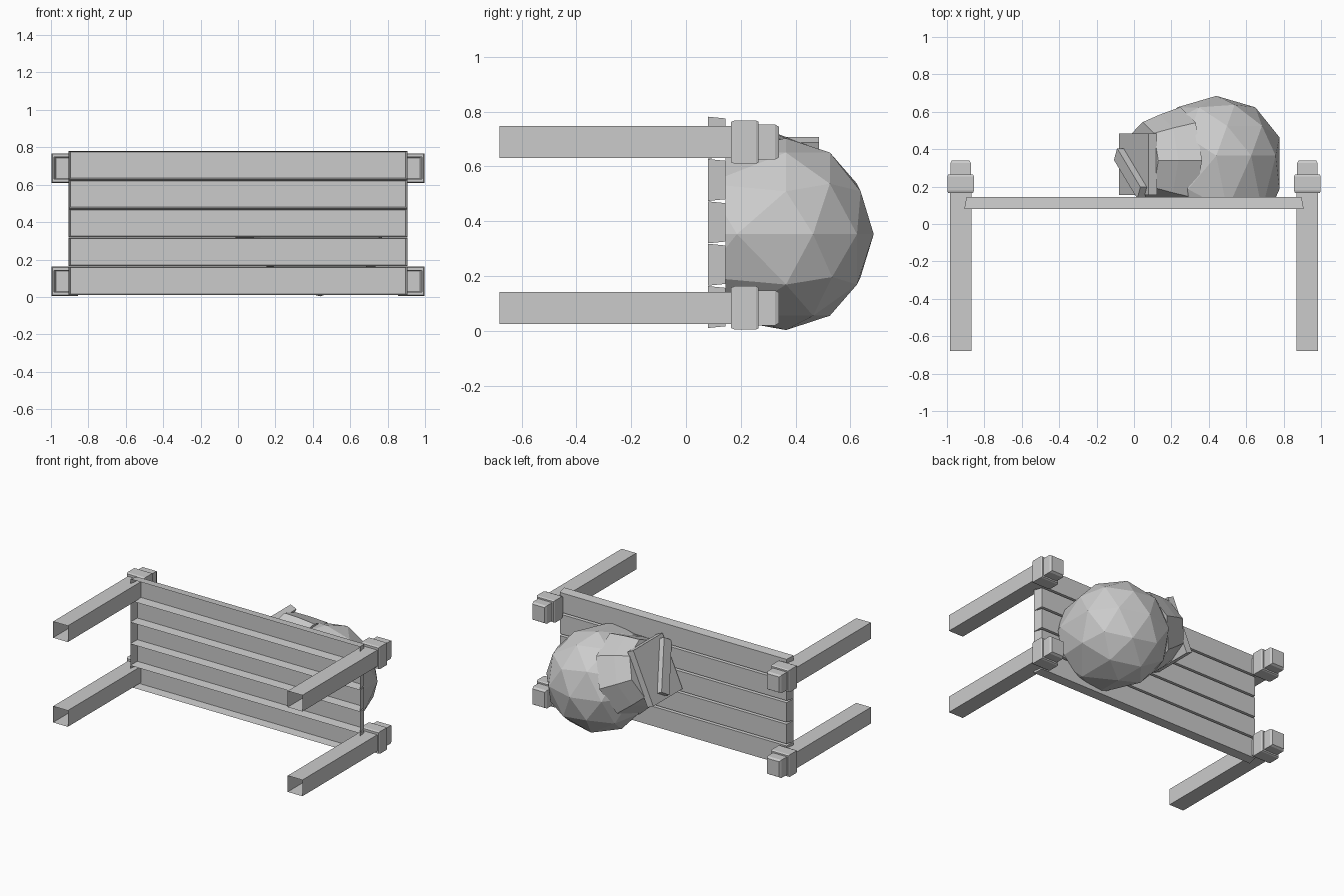
import bpy, bmesh, math
from mathutils import Matrix, Vector

cube = bpy.data.objects.get("Cube")
if cube:
    bpy.data.objects.remove(cube, do_unlink=True)

grey = bpy.data.materials.new("plain_grey")
grey.use_nodes = True
COLOR = (0.6, 0.6, 0.6, 1)
grey.diffuse_color = COLOR
grey.node_tree.nodes["Principled BSDF"].inputs["Base Color"].default_value = COLOR


def finish(bm, name):
    bmesh.ops.recalc_face_normals(bm, faces=bm.faces)
    mesh = bpy.data.meshes.new(name)
    bm.to_mesh(mesh)
    bm.free()
    mesh.materials.append(grey)
    obj = bpy.data.objects.new(name, mesh)
    bpy.context.scene.collection.objects.link(obj)
    return obj


def loft(name, cx, cz, sections):
    """Rectangular sections (y, half x, half z), open at the first, capped at the last."""
    bm = bmesh.new()
    rings = [[bm.verts.new((cx + sx * hx, y, cz + sz * hz))
              for sx, sz in ((-1, -1), (1, -1), (1, 1), (-1, 1))]
             for y, hx, hz in sections]
    for a, b in zip(rings, rings[1:]):
        for i in range(4):
            j = (i + 1) % 4
            bm.faces.new((a[i], a[j], b[j], b[i]))
    bm.faces.new(rings[-1])
    return finish(bm, name)


# Four hollow legs, each with a collar and a stepped cap
LEG = [(-0.68, .058, .058), (.165, .058, .058), (.165, .066, .074),
       (.178, .071, .079), (.255, .071, .079), (.265, .066, .074),
       (.265, .055, .064), (.325, .055, .064), (.34, .047, .055)]
for side, x in (("left", .927), ("right", -.927)):
    for level, z in (("upper", .689), ("lower", .084)):
        loft(f"{side}_{level}_leg", x, z, LEG)

# Five tapered planks, open underneath
for i in range(5):
    loft(f"plank_{i + 1}", 0, .087 + i * .1545,
         [(.08, .907, .0765), (.145, .896, .070)])

# Sack frame: local x runs up across the mouth, z runs out of the mouth
AXIS = Vector((-.914, 0, .406))
ACROSS = Vector((.406, 0, .914))
SIDE = AXIS.cross(ACROSS)
FRAME = Matrix((ACROSS, SIDE, AXIS)).transposed().to_4x4()
FRAME.translation = (.44, .34, .355)


def cut_at_table(bm):
    cut = bmesh.ops.bisect_plane(bm, geom=bm.verts[:] + bm.edges[:] + bm.faces[:],
                                 plane_co=(0, .145, 0), plane_no=(0, -1, 0),
                                 clear_outer=True)
    edges = [e for e in cut["geom_cut"] if isinstance(e, bmesh.types.BMEdge)]
    bmesh.ops.holes_fill(bm, edges=edges)


# Faceted sack body, bulging where it rests on the table
bm = bmesh.new()
bmesh.ops.create_icosphere(bm, subdivisions=2, radius=1)
for v in bm.verts:
    v.co = Vector((.44 + v.co.x * .355,
                   .365 + v.co.y * (.32 if v.co.y > 0 else .58),
                   .353 + v.co.z * .35))
cut_at_table(bm)
finish(bm, "sack_body")

# Eight-sided neck narrowing towards the mouth
bm = bmesh.new()
rings = []
for depth, radius in ((.21, .285), (.33, .245), (.43, .205)):
    rings.append([bm.verts.new(FRAME @ Vector((
        radius * math.cos(math.tau * k / 8), radius * math.sin(math.tau * k / 8), depth)))
        for k in range(8)])
for a, b in zip(rings, rings[1:]):
    for i in range(8):
        j = (i + 1) % 8
        bm.faces.new((a[i], a[j], b[j], b[i]))
bm.faces.new(rings[0])
bm.faces.new(rings[-1])
cut_at_table(bm)
finish(bm, "sack_neck")


def slab(name, center, size, turn=0):
    bm = bmesh.new()
    place = (FRAME @ Matrix.Translation(center) @ Matrix.Rotation(turn, 4, "Z")
             @ Matrix.Diagonal((*size, 1)))
    bmesh.ops.create_cube(bm, size=1, matrix=place)
    cut_at_table(bm)
    return finish(bm, name)


# Mouth block and the slanted strap across it
slab("mouth_block", (-.02, -.02, .45), (.39, .33, .05))
slab("mouth_strap", (-.02, -.07, .49), (.37, .075, .045),
     math.radians(-34 if SIDE.y > 0 else 34))
